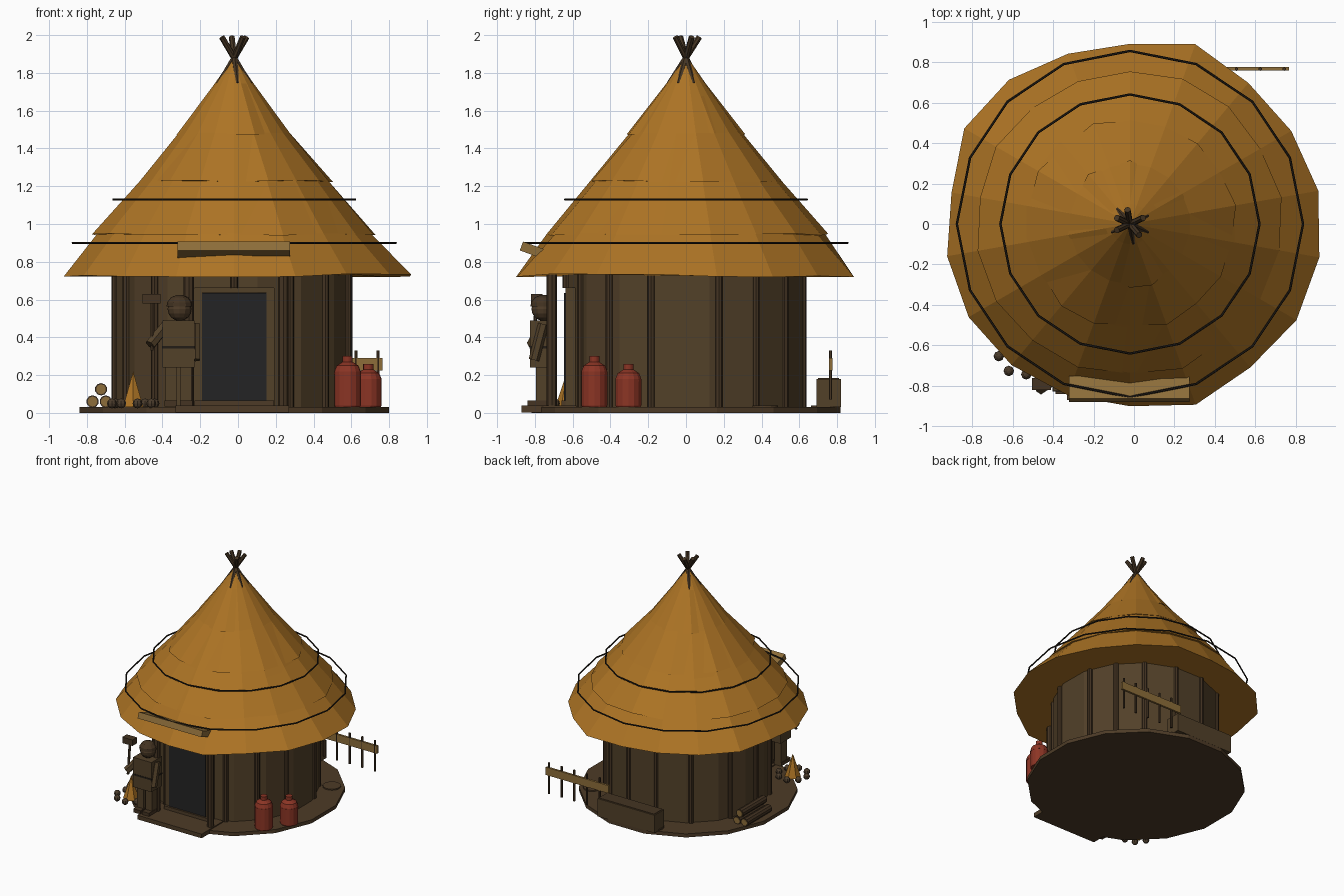
import bpy, bmesh, math, random
from mathutils import Vector, Matrix

if "Cube" in bpy.data.objects:
    bpy.data.objects.remove(bpy.data.objects["Cube"])

random.seed(4)
CX = -0.02  # hut axis


def mat(name, rgb):
    m = bpy.data.materials.new(name)
    m.diffuse_color = (*rgb, 1)
    m.use_nodes = True
    m.node_tree.nodes["Principled BSDF"].inputs["Base Color"].default_value = m.diffuse_color
    return m


THATCH = mat("thatch", (0.42, 0.175, 0.018))
WALL = mat("mud_wall", (0.085, 0.052, 0.022))
WOOD = mat("dark_wood", (0.058, 0.034, 0.016))
FLOOR = mat("floor_wood", (0.075, 0.044, 0.02))
ROPE = mat("rope", (0.016, 0.012, 0.008))
DOOR = mat("door_black", (0.017, 0.017, 0.018))
RED = mat("red_paint", (0.26, 0.035, 0.018))
TAN = mat("pale_wood", (0.27, 0.155, 0.042))
STONE = mat("stone", (0.07, 0.045, 0.025))


def finish(name, bm, m, smooth=False):
    bmesh.ops.recalc_face_normals(bm, faces=bm.faces[:])
    me = bpy.data.meshes.new(name)
    bm.to_mesh(me)
    bm.free()
    me.materials.append(m)
    ob = bpy.data.objects.new(name, me)
    bpy.context.collection.objects.link(ob)
    if smooth:
        for p in me.polygons:
            p.use_smooth = True
    return ob


def box(name, lo, hi, m, rot=None):
    lo, hi = Vector(lo), Vector(hi)
    bm = bmesh.new()
    bmesh.ops.create_cube(bm, size=1)
    M = Matrix.Translation((lo + hi) / 2) @ (rot or Matrix()) @ Matrix.Diagonal((*(hi - lo), 1))
    bm.transform(M)
    return finish(name, bm, m)


def rod(name, a, b, r, m, sides=8, r2=None):
    a, b = Vector(a), Vector(b)
    bm = bmesh.new()
    bmesh.ops.create_cone(bm, cap_ends=True, segments=sides, radius1=r,
                          radius2=r if r2 is None else r2, depth=(b - a).length)
    q = (b - a).to_track_quat('Z', 'Y').to_matrix().to_4x4()
    bm.transform(Matrix.Translation((a + b) / 2) @ q)
    return finish(name, bm, m)


def ball(name, c, r, m, u=10, v=7, sz=1):
    bm = bmesh.new()
    bmesh.ops.create_uvsphere(bm, u_segments=u, v_segments=v, radius=r)
    bm.transform(Matrix.Translation(c) @ Matrix.Diagonal((1, 1, sz, 1)))
    return finish(name, bm, m)


def lathe(name, loops, m, a0=0.0, x=CX, y=0.0, caps=True):
    """Loft rings; each ring is a list of (radius, z) per side."""
    bm = bmesh.new()
    n = len(loops[0])
    rings = []
    for loop in loops:
        rings.append([bm.verts.new((x + r * math.cos(a0 + math.tau * i / n),
                                    y + r * math.sin(a0 + math.tau * i / n), z))
                      for i, (r, z) in enumerate(loop)])
    for A, B in zip(rings, rings[1:]):
        for i in range(n):
            bm.faces.new((A[i], A[(i + 1) % n], B[(i + 1) % n], B[i]))
    if caps:
        bm.faces.new(rings[0])
        bm.faces.new(rings[-1])
    return finish(name, bm, m)


def hoop(name, R, r, z, m, n=16, k=6):
    loops = [[(R + r * math.cos(math.tau * j / k), z + r * math.sin(math.tau * j / k))] * n
             for j in range(k + 1)]
    return lathe(name, loops, m, caps=False)


# Floor disc and entrance step
lathe("floor", [[(0.835, 0)] * 16, [(0.835, 0.03)] * 16], FLOOR, math.pi / 16)
box("entrance_step", (-0.33, -0.87, 0.003), (0.27, -0.58, 0.038), FLOOR)

# Wall drum with poles
lathe("wall", [[(0.635, 0.03)] * 16, [(0.635, 0.76)] * 16], WALL, math.pi / 16)
for d in (-62, -40, -17, 16, 36, 56, 79, 102, 127, 156, 180, 205, 228, 247):
    a = math.radians(d)
    px, py = CX + 0.63 * math.cos(a), 0.63 * math.sin(a)
    rod("wall_pole", (px, py, 0.03), (px, py, 0.76), 0.02, WOOD)

# Door with frame
box("door", (-0.19, -0.645, 0.065), (0.15, -0.57, 0.635), DOOR)
for s in (-1, 1):
    jx = -0.02 + s * 0.19
    box("door_jamb", (jx - 0.022, -0.638, 0.035), (jx + 0.022, -0.57, 0.66), WALL)
    rod("porch_post", (-0.01 + s * 0.25, -0.71, 0.03), (-0.01 + s * 0.25, -0.71, 0.8), 0.028, WOOD)
box("door_lintel", (-0.23, -0.638, 0.637), (0.19, -0.57, 0.665), WALL)
box("door_sill", (-0.23, -0.66, 0.035), (0.19, -0.57, 0.065), FLOOR)
rod("lintel_pole", (-0.02, -0.635, 0.66), (-0.02, -0.635, 0.76), 0.02, WOOD)

# Main thatch cone with uneven eave
eave = [.945, .92, .91, .945, .89, .895, .93, .945, .895, .917, .92, .91, .90, .90, .95, .925, .95, .95]
a10 = math.radians(10)
lathe("thatch_roof", [[(r, 0.725 + random.uniform(-.008, .012)) for r in eave],
                      [(0.735, 0.95)] * 18, [(0.505, 1.23)] * 18, [(0.30, 1.48)] * 18,
                      [(0.10, 1.75)] * 18, [(0.02, 1.865)] * 18], THATCH, a10)

# Overlapping thatch layers with ragged lower edges
for R, z, R2, z2 in ((0.755, 0.945, 0.5, 1.235), (0.52, 1.225, 0.296, 1.485), (0.31, 1.475, 0.098, 1.752)):
    ragged = [(R + random.uniform(-.022, .012), z + random.uniform(-.006, .006)) for _ in range(18)]
    lathe("thatch_layer", [ragged, [(R2, z2)] * 18], THATCH, a10)

# Rope hoops
hoop("lower_rope_hoop", 0.855, 0.006, 0.90, ROPE)
hoop("upper_rope_hoop", 0.64, 0.006, 1.13, ROPE)

# Crossed poles at the peak
for d in (25, 100, 155, 205, 310):
    a = math.radians(d)
    v = Vector((math.cos(a), math.sin(a), 0))
    c = Vector((CX, 0, 0))
    rod("peak_pole", c - v * 0.09 + Vector((0, 0, 1.74)), c + v * 0.072 + Vector((0, 0, 1.99)), 0.016, WOOD, 7)

# Tilted board over the door
box("porch_board", (-0.32, -0.875, 0.838), (0.275, -0.755, 0.888), TAN,
    Matrix.Rotation(math.radians(-20), 4, 'X'))

# Gas bottles
for x, y, h in ((0.58, -0.485, 0.24), (0.69, -0.305, 0.20)):
    prof = ((.066, .03), (.07, .04), (.07, h - .02), (.058, h + .01), (.03, h + .028),
            (.027, h + .03), (.027, h + .06))
    lathe("gas_bottle", [[p] * 14 for p in prof], RED, x=x, y=y)
    lathe("bottle_band", [[(.071, h - .035)] * 14, [(.071, h - .025)] * 14], RED, x=x, y=y)

# Camp fire with ring of stones
rod("fire", (-0.555, -0.63, 0.03), (-0.555, -0.63, 0.22), 0.062, THATCH, 6, 0.0)
for i in range(8):
    a = math.tau * i / 8 + 0.2
    ball("fire_stone", (-0.555 + 0.115 * math.cos(a), -0.63 + 0.115 * math.sin(a), 0.05), 0.026, STONE, 8, 6)

# Stacked logs
for i, (x, z) in enumerate(((-0.70, 0.06), (-0.77, 0.06), (-0.725, 0.125))):
    rod("log", (x, 0.0, z), (x, 0.32, z), 0.033, WOOD, 10)
    for y in (0.0, 0.32):
        rod("log_end", (x, y - 0.004, z), (x, y + 0.004, z), 0.026, TAN, 10)

# Standing figure
FX, FY = -0.315, -0.755
for s in (-1, 1):
    box("leg", (FX + s * .04 - .03, FY - .04, 0.035), (FX + s * .04 + .03, FY + .04, 0.25), WALL)
    box("foot", (FX + s * .04 - .033, FY - .085, 0.035), (FX + s * .04 + .033, FY + .04, 0.065), WOOD)
box("torso", (FX - .085, FY - .07, 0.24), (FX + .085, FY + .07, 0.49), WALL)
box("belt", (FX - .088, FY - .073, 0.34), (FX + .088, FY + .073, 0.353), ROPE)
ball("head", (FX + .005, FY, 0.55), 0.063, FLOOR, 12, 8)
lathe("cap", [[(.068, .562)] * 12, [(.066, .585)] * 12, [(.045, .612)] * 12, [(.012, .625)] * 12],
      WOOD, x=FX + .005, y=FY)
rod("right_arm", (FX - .06, FY, 0.47), (FX - .15, FY - .06, 0.36), 0.03, WALL, 6)
rod("left_arm", (FX + .09, FY, 0.47), (FX + .09, FY - .05, 0.28), 0.028, WALL, 6)
rod("hammer_handle", (-0.455, FY - .06, 0.33), (-0.455, FY - .03, 0.62), 0.01, WOOD, 6)
box("hammer_head", (-0.505, FY - .065, 0.58), (-0.41, FY - .005, 0.63), WOOD)

# Trough at the back
box("trough", (-0.28, 0.69, 0.03), (0.25, 0.82, 0.18), WALL)
box("trough_rim", (-0.27, 0.70, 0.178), (0.24, 0.81, 0.184), WOOD)

# Fence at the back
box("fence_rail", (0.18, 0.758, 0.225), (0.765, 0.776, 0.29), TAN)
for i in range(5):
    x = 0.27 + i * 0.118
    rod("fence_post", (x, 0.765, 0.07), (x, 0.765, 0.33), 0.009, WOOD, 6)

# Flat lids lying on the floor
for x, y in ((0.58, 0.42), (-0.22, 0.73)):
    lathe("floor_lid", [[(.07, .03)] * 14, [(.07, .04)] * 14], FLOOR, x=x, y=y)
